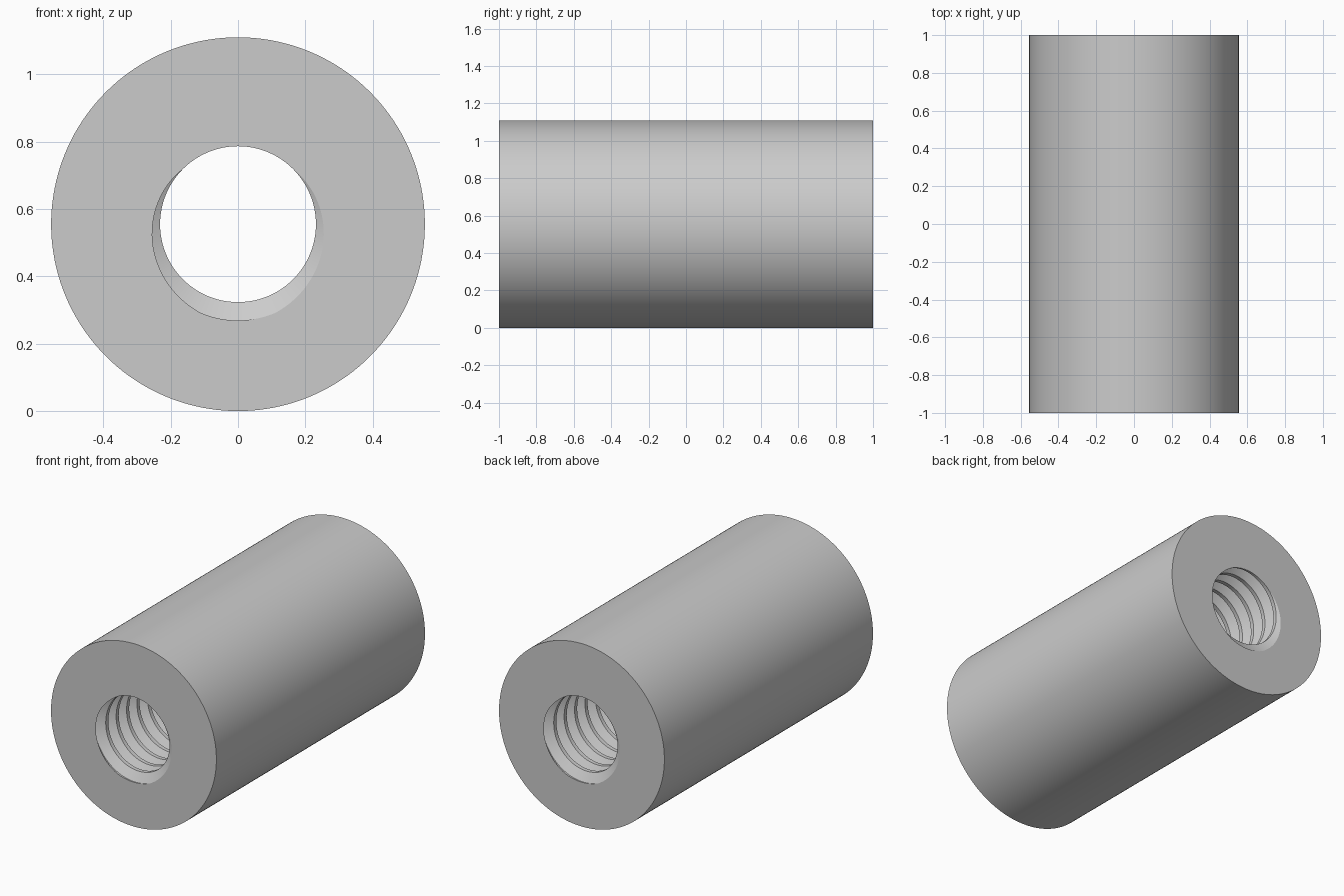
import bpy, bmesh
from math import sin, cos, tau

cube = bpy.data.objects.get("Cube")
if cube:
    bpy.data.objects.remove(cube)

OUTER, MINOR, MAJOR, HALF = 0.555, 0.2315, 0.286, 1.0
PITCH, SEGS, OUTER_SEGS = 0.1, 96, 160
TURNS = round(2 * HALF / PITCH)

# One turn of thread profile: (fraction of pitch, radius)
PROFILE = [(-1/16, MAJOR), (1/16, MAJOR), (3/8, MINOR), (5/8, MINOR)]
STEP = len(PROFILE)


def ring_point(radius, angle, y):
    return (radius * cos(angle), y, OUTER + radius * sin(angle))


bm = bmesh.new()

# Right-hand internal thread, swept past both ends
rows = STEP * (TURNS + 4)
columns = []
for k in range(SEGS):
    column = []
    for j in range(rows):
        frac, radius = PROFILE[j % STEP]
        y = -HALF + PITCH * (j // STEP - 1 + frac - k / SEGS)
        column.append(bm.verts.new(ring_point(radius, tau * (k / SEGS - 0.25), y)))
    columns.append(column)


def thread_vert(k, j):
    return columns[k][j] if k < SEGS else columns[0][j - STEP]


for k in range(SEGS):
    for j in range(STEP, rows - 1):
        bm.faces.new((thread_vert(k, j), thread_vert(k + 1, j),
                      thread_vert(k + 1, j + 1), thread_vert(k, j + 1)))

# Trim the thread flush with the end faces
for side in (-1, 1):
    bmesh.ops.bisect_plane(bm, geom=bm.verts[:] + bm.edges[:] + bm.faces[:], dist=1e-5,
                           plane_co=(0, side * HALF, 0), plane_no=(0, side, 0),
                           clear_outer=True)
loose = [v for v in bm.verts if not v.link_faces]
bmesh.ops.delete(bm, geom=loose, context='VERTS')

# Outer cylinder wall
rings = [[bm.verts.new(ring_point(OUTER, tau * (i / OUTER_SEGS - 0.25), y))
          for i in range(OUTER_SEGS)] for y in (-HALF, HALF)]
for i in range(OUTER_SEGS):
    n = (i + 1) % OUTER_SEGS
    bm.faces.new((rings[0][i], rings[0][n], rings[1][n], rings[1][i]))

# Flat end faces between the wall and the threaded hole
for side in (-1, 1):
    rim = [e for e in bm.edges if e.is_boundary
           and all(abs(v.co.y - side * HALF) < 1e-4 for v in e.verts)]
    bmesh.ops.triangle_fill(bm, edges=rim, use_beauty=True, normal=(0, side, 0))

bmesh.ops.recalc_face_normals(bm, faces=bm.faces[:])
mesh = bpy.data.meshes.new("threaded_sleeve")
bm.to_mesh(mesh)
bm.free()

sleeve = bpy.data.objects.new("threaded_sleeve", mesh)
bpy.context.collection.objects.link(sleeve)

# Plain grey metal
grey = bpy.data.materials.new("light_grey")
grey.use_nodes = True
colour = (0.6, 0.6, 0.6, 1)
grey.diffuse_color = colour
grey.node_tree.nodes["Principled BSDF"].inputs["Base Color"].default_value = colour
mesh.materials.append(grey)

bpy.ops.object.select_all(action='DESELECT')
sleeve.select_set(True)
bpy.context.view_layer.objects.active = sleeve
bpy.ops.object.shade_smooth_by_angle(angle=0.5)
